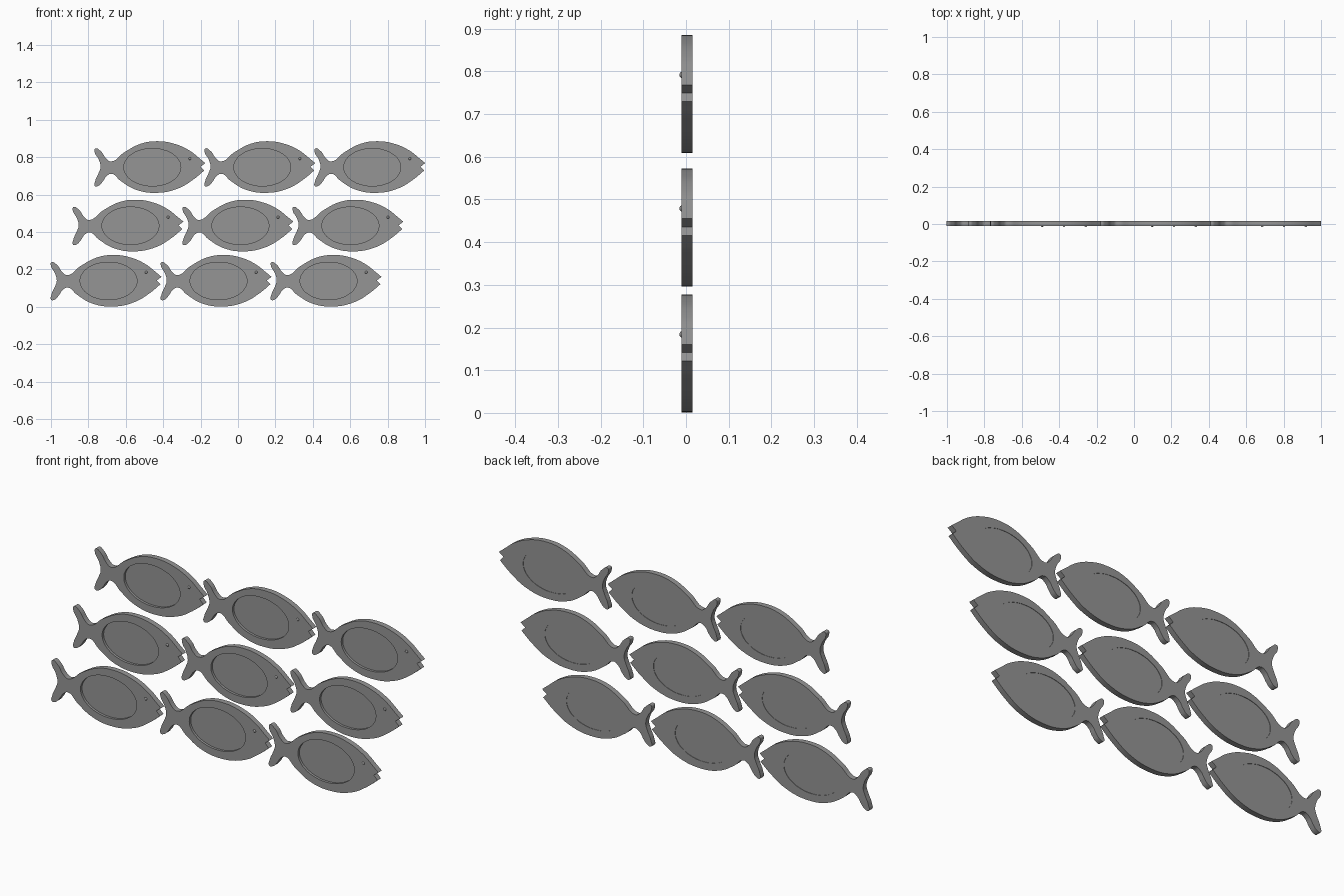
import bpy
from math import sin, cos, pi

if "Cube" in bpy.data.objects:
    bpy.data.objects.remove(bpy.data.objects["Cube"], do_unlink=True)

grey = bpy.data.materials.new("fish grey")
grey.use_nodes = True
COLOUR = (0.3, 0.3, 0.3, 1)
grey.diffuse_color = COLOUR
grey.node_tree.nodes["Principled BSDF"].inputs["Base Color"].default_value = COLOUR

FRONT, BACK = -0.011, 0.0155
PLATE = (0.311, 0.138, 0.152, 0.1)   # centre x, z and half sizes

# Fish outline, from the upper tail tip clockwise; sharp corners at the mouth
OUTLINE = [(0.006, 0.238), (0.035, 0.224), (0.064, 0.185), (0.09, 0.169),
           (0.16, 0.217), (0.25, 0.264), (0.34, 0.277), (0.43, 0.263),
           (0.51, 0.227), (0.565, 0.184), (0.594, 0.160), (0.569, 0.141),
           (0.589, 0.121), (0.53, 0.072), (0.45, 0.025), (0.33, 0.001),
           (0.22, 0.019), (0.14, 0.066), (0.093, 0.103), (0.066, 0.09),
           (0.045, 0.06), (0.022, 0.038), (0.004, 0.037), (0.006, 0.066),
           (0.025, 0.11), (0.034, 0.139), (0.024, 0.18), (0.003, 0.218)]
SHARP = {(0.594, 0.160), (0.569, 0.141), (0.589, 0.121)}


def add_loop(curve, points, steps):
    spline = curve.splines.new("BEZIER")
    spline.bezier_points.add(len(points) - 1)
    spline.use_cyclic_u = True
    spline.resolution_u = steps
    for bp, p in zip(spline.bezier_points, points):
        bp.co = (*p, 0)
        kind = "VECTOR" if p in SHARP else "AUTO"
        bp.handle_left_type = bp.handle_right_type = kind


def ellipse(grow=0):
    cx, cz, a, b = PLATE
    return [(cx + (a + grow) * cos(i * pi / 8), cz + (b + grow) * sin(i * pi / 8))
            for i in range(16)]


def slab(name, loops, y_front, y_back):
    """Flat filled outline standing upright between two depths."""
    curve = bpy.data.curves.new(name, "CURVE")
    curve.dimensions = "2D"
    curve.fill_mode = "BOTH"
    curve.extrude = (y_back - y_front) / 2
    for points in loops:
        add_loop(curve, points, 6)
    obj = bpy.data.objects.new(name, curve)
    bpy.context.collection.objects.link(obj)
    obj.rotation_euler.x = pi / 2
    obj.location.y = (y_front + y_back) / 2
    return finish(obj, True)


def finish(obj, convert=False):
    bpy.ops.object.select_all(action="DESELECT")
    obj.select_set(True)
    bpy.context.view_layer.objects.active = obj
    if convert:
        bpy.ops.object.convert(target="MESH")
    obj = bpy.context.object
    bpy.ops.object.transform_apply(location=True, rotation=True, scale=True)
    bpy.ops.object.shade_smooth_by_angle(angle=0.6)
    obj.data.materials.clear()
    obj.data.materials.append(grey)
    return obj


# One fish: rim with an oval opening, recessed oval plate and a bead eye
body = slab("fish_body", [OUTLINE, ellipse()], FRONT, BACK)
plate = slab("fish_plate", [ellipse(0.0005)], FRONT + 0.012, BACK - 0.002)
bpy.ops.mesh.primitive_uv_sphere_add(segments=16, ring_count=8, radius=0.008,
                                     location=(0.512, FRONT + 0.0035, 0.184))
eye = bpy.context.object
eye.name = "fish_eye"
finish(eye)

# Three staggered rows of three fish
parts = [body, plate, eye]
for row, z in enumerate((0, 0.295, 0.608)):
    for col in range(3):
        for part in parts:
            obj = part
            if row or col:
                obj = part.copy()
                bpy.context.collection.objects.link(obj)
            obj.name = f"{part.data.name}_{row + 1}_{col + 1}"
            obj.location = (-1.003 + 0.588 * col + 0.117 * row, 0, z)
